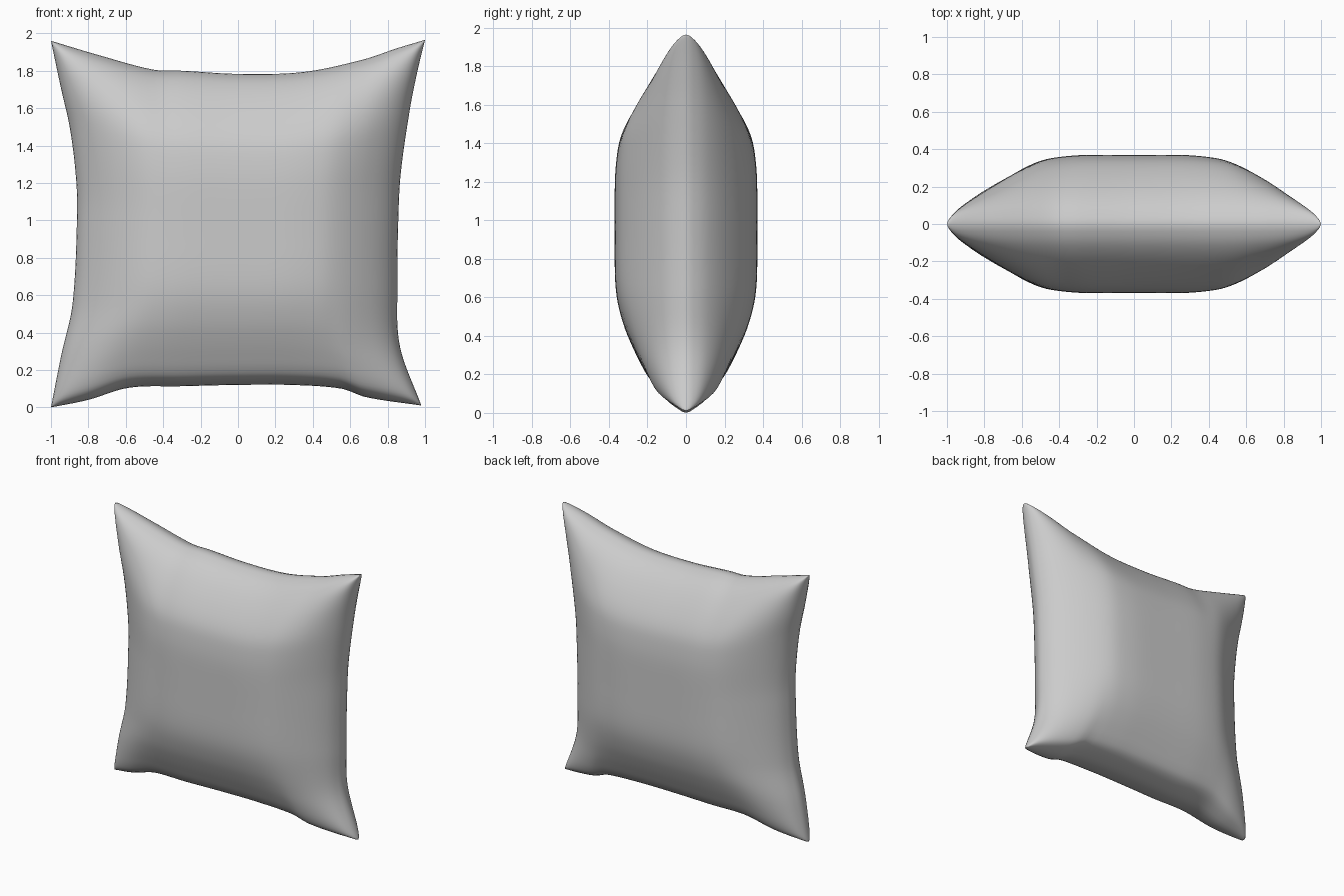
import bpy, bmesh, math
from mathutils import Vector

if "Cube" in bpy.data.objects:
    bpy.data.objects.remove(bpy.data.objects["Cube"])

N = 64  # grid divisions per side


def curve(pts, t):
    """Smooth Hermite interpolation through (t, value) points."""
    n = len(pts)

    def slope(i):
        a, b = pts[max(i - 1, 0)], pts[min(i + 1, n - 1)]
        return (b[1] - a[1]) / (b[0] - a[0])
    for i in range(n - 1):
        (t0, a), (t1, b) = pts[i], pts[i + 1]
        if t <= t1 or i == n - 2:
            h = t1 - t0
            s = min(max((t - t0) / h, 0), 1)
            return ((2*s**3 - 3*s*s + 1) * a + (s**3 - 2*s*s + s) * h * slope(i)
                    + (3*s*s - 2*s**3) * b + (s**3 - s*s) * h * slope(i + 1))


# seam outline: height along x for top and bottom, x along height for the sides
TOP = [(-1, 1.96), (-.75, 1.885), (-.45, 1.805), (-.3, 1.80), (0, 1.783), (.35, 1.793), (.67, 1.86), (.85, 1.92), (1, 1.965)]
BOTTOM = [(-1, 0), (-.8, .04), (-.58, .105), (-.3, .113), (0, .12), (.3, .12), (.57, .1), (.7, .055), (1, .01)]
LEFT = [(0, -1), (.28, -.945), (.55, -.885), (1.05, -.86), (1.25, -.868), (1.5, -.9), (1.7, -.945), (1.96, -1)]
RIGHT = [(.01, .98), (.33, .865), (.65, .852), (1.0, .857), (1.25, .87), (1.6, .92), (1.8, .96), (1.965, 1)]
# padding thickness from centre to seam; the bottom edge is blunter
PUFF = [(0, 1), (.3, .997), (.45, .97), (.555, .925), (.65, .835), (.75, .70), (.82, .585),
        (.875, .48), (.92, .375), (.957, .265), (.98, .165), (1, .04)]
PUFF_BOTTOM = [(0, 1), (.3, .995), (.45, .96), (.6, .87), (.72, .76), (.82, .65),
               (.9, .55), (.95, .45), (.98, .29), (1, .05)]


def seam_patch(u, v):
    s, t = (u + 1) / 2, (v + 1) / 2
    def top(a): return Vector((a, curve(TOP, a)))
    def bot(a): return Vector((-1 + 1.98 * (a + 1) / 2, curve(BOTTOM, a)))
    def left(a):
        z = 1.96 * a
        return Vector((curve(LEFT, z), z))
    def right(a):
        z = .01 + 1.955 * a
        return Vector((curve(RIGHT, z), z))
    p = bot(u) * (1 - t) + top(u) * t + left(t) * (1 - s) + right(t) * s
    return p - (bot(-1) * (1 - s) * (1 - t) + bot(1) * s * (1 - t)
                + top(-1) * (1 - s) * t + top(1) * s * t)


def thickness(u, v):
    a = curve(PUFF, abs(u))
    # blunt bottom fades into the ordinary profile towards the corners
    w = max(0, 1 - abs(u) ** 4) if v < 0 else 0
    b = curve(PUFF, abs(v)) * (1 - w) + curve(PUFF_BOTTOM, abs(v)) * w
    p = 1.4
    return .37 * max(a ** -p + b ** -p - 1, 1) ** (-1 / p)


# cushion: two padded panels sharing the seam
bm = bmesh.new()
par = []
for i in range(N + 1):
    s = 2 * i / N - 1
    par.append(.9 * math.sin(math.pi / 2 * s) + .1 * s)
front, back = {}, {}
for i, u in enumerate(par):
    for j, v in enumerate(par):
        x, z = seam_patch(u, v)
        edge = i in (0, N) or j in (0, N)
        h = 0 if edge else thickness(u, v)
        front[i, j] = bm.verts.new((x, -h, z))
        back[i, j] = front[i, j] if edge else bm.verts.new((x, h, z))
for i in range(N):
    for j in range(N):
        ring = [(i, j), (i + 1, j), (i + 1, j + 1), (i, j + 1)]
        bm.faces.new([front[k] for k in ring])
        bm.faces.new([back[k] for k in reversed(ring)])
for f in bm.faces:
    f.smooth = True
me = bpy.data.meshes.new("cushion")
bm.to_mesh(me)
bm.free()
cushion = bpy.data.objects.new("cushion", me)
bpy.context.collection.objects.link(cushion)

mat = bpy.data.materials.new("light grey fabric")
mat.diffuse_color = (.6, .6, .6, 1)
mat.use_nodes = True
mat.node_tree.nodes["Principled BSDF"].inputs["Base Color"].default_value = mat.diffuse_color
me.materials.append(mat)
